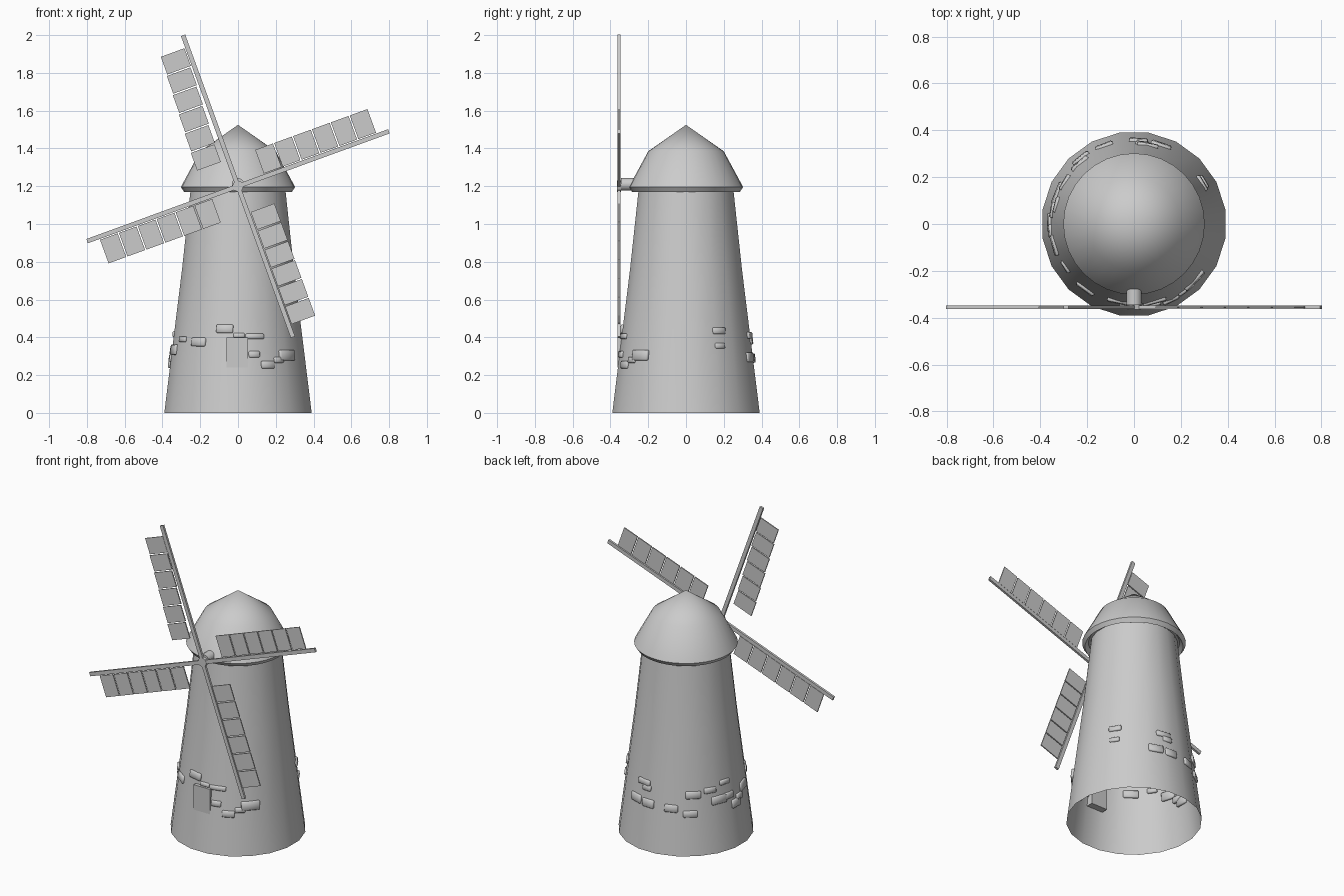
import bpy, bmesh, math
from mathutils import Matrix, Vector

if "Cube" in bpy.data.objects:
    bpy.data.objects.remove(bpy.data.objects["Cube"])

grey = bpy.data.materials.new("stone_grey")
grey.diffuse_color = (0.6, 0.6, 0.6, 1)
grey.use_nodes = True
grey.node_tree.nodes["Principled BSDF"].inputs["Base Color"].default_value = grey.diffuse_color


def finish(name, bm, smooth=None):
    me = bpy.data.meshes.new(name)
    bm.to_mesh(me)
    bm.free()
    ob = bpy.data.objects.new(name, me)
    bpy.context.collection.objects.link(ob)
    me.materials.append(grey)
    if smooth:
        bpy.ops.object.select_all(action='DESELECT')
        bpy.context.view_layer.objects.active = ob
        ob.select_set(True)
        bpy.ops.object.shade_smooth_by_angle(angle=math.radians(smooth))
    return ob


def lathe(name, profile, sides, start=0.0, smooth=30):
    """Revolve (radius, z) points around z; the surface runs bottom to top."""
    bm = bmesh.new()
    rings = []
    for r, z in profile:
        if r == 0:
            rings.append([bm.verts.new((0, 0, z))] * sides)
            continue
        angles = [start + math.tau * i / sides for i in range(sides)]
        rings.append([bm.verts.new((r * math.cos(a), r * math.sin(a), z)) for a in angles])
    for low, high in zip(rings, rings[1:]):
        for i in range(sides):
            j = (i + 1) % sides
            quad = [low[i], low[j], high[j], high[i]]
            bm.faces.new(list(dict.fromkeys(quad)))
    return finish(name, bm, smooth)


def add_box(bm, size, matrix):
    bmesh.ops.create_cube(bm, size=1, matrix=matrix @ Matrix.Diagonal((*size, 1)))


# Tower: open tapered shell
lathe("tower", [(0.395, 0), (0.30, 0.76), (0.252, 1.2)], 20, math.radians(9))

# Cap: underside lip, curved skirt and cone
lathe("cap_roof", [(0.25, 1.195), (0.265, 1.195), (0.285, 1.17), (0.302, 1.195),
                   (0.292, 1.215), (0.2, 1.385), (0, 1.525)], 32, 0, 32)

# Axle and hub
HUB = Vector((0, -0.355, 1.2))
for name, radius, y0, y1, z, sides in (("axle", 0.033, -0.345, -0.24, 1.21, 24),
                                       ("hub", 0.03, -0.364, -0.343, 1.2, 8)):
    bm = bmesh.new()
    m = Matrix.Translation((0, (y0 + y1) / 2, z)) @ Matrix.Rotation(math.pi / 2, 4, 'X')
    bmesh.ops.create_cone(bm, cap_ends=True, segments=sides, radius1=radius,
                          radius2=radius, depth=y1 - y0, matrix=m)
    finish(name, bm, 30)

# Four sails: a spar with six panels along one side
for k in range(4):
    turn = Matrix.Translation(HUB) @ Matrix.Rotation(-math.radians(20 + 90 * k), 4, 'Y')
    bm = bmesh.new()
    add_box(bm, (0.024, 0.014, 0.85), turn @ Matrix.Translation((0, 0, 0.425)))
    finish("sail_spar", bm)
    bm = bmesh.new()
    for i in range(6):
        z = 0.148 + 0.1065 * (i + 0.5)
        # The upright sail's panels lean away from the spar near the hub
        x = -0.083 - (0.005 * (5 - i) if k == 0 else 0)
        add_box(bm, (0.133, 0.007, 0.0995), turn @ Matrix.Translation((x, 0, z)))
    finish("sail_panels", bm)

# Stones around the wall: (azimuth, height, width, tallness)
stones = [
    (-102, .445, .09, .045), (-127, .375, .09, .045), (212, .39, .06, .03),
    (-89, .41, .06, .025), (-75, .405, .10, .028), (-76, .31, .06, .035),
    (-64, .255, .075, .04), (-53, .28, .06, .03), (-43, .305, .11, .055),
    (31, .435, .075, .035), (31, .355, .06, .03),
    (80, .41, .09, .035), (84, .38, .06, .035), (71, .295, .09, .05),
    (87, .29, .08, .05), (111, .286, .08, .045), (129, .256, .085, .04),
    (132, .37, .09, .045), (149, .388, .075, .035), (166, .417, .07, .03),
    (158, .32, .10, .05), (170, .327, .07, .04), (179, .263, .08, .05),
    (185, .29, .06, .04), (195, .335, .09, .055),
]
bm = bmesh.new()
for az, z, w, h in stones:
    a = math.radians(az)
    r = 0.39 - 0.125 * z
    m = (Matrix.Translation((r * math.cos(a), r * math.sin(a), z))
         @ Matrix.Rotation(a, 4, 'Z') @ Matrix.Rotation(-0.12, 4, 'Y'))
    add_box(bm, (0.024, w, h), m)
bmesh.ops.bevel(bm, geom=bm.edges[:], offset=0.005, segments=1, affect='EDGES')
finish("wall_stones", bm, 50)

# Upright slab on the front of the wall
bm = bmesh.new()
add_box(bm, (0.115, 0.045, 0.16), Matrix.Translation((-0.004, -0.34, 0.32)))
finish("front_slab", bm)
